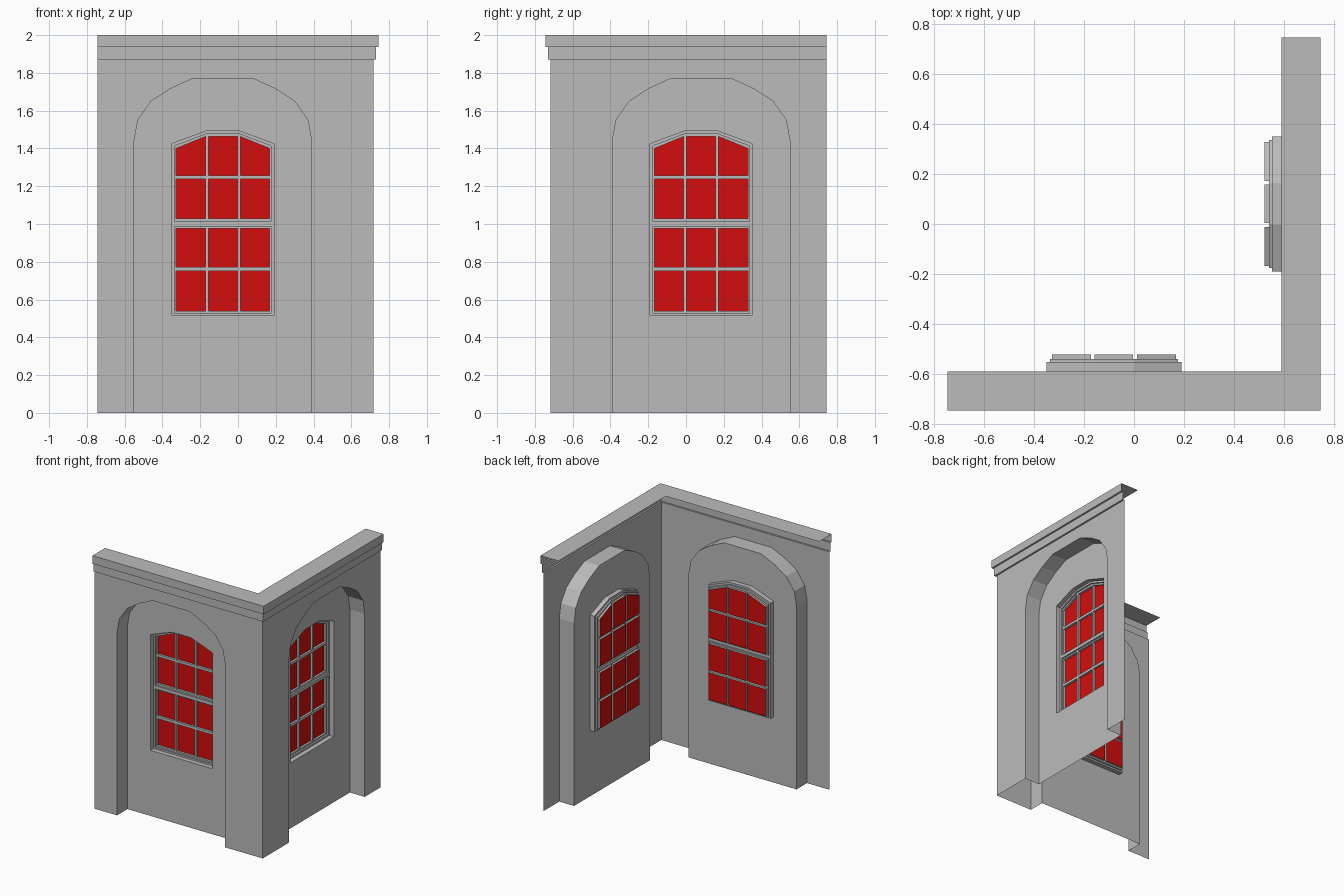
import bpy
import bmesh
from mathutils import Matrix, Vector

if "Cube" in bpy.data.objects:
    bpy.data.objects.remove(bpy.data.objects["Cube"], do_unlink=True)


def material(name, rgb):
    mat = bpy.data.materials.new(name)
    mat.use_nodes = True
    mat.diffuse_color = (*rgb, 1)
    mat.node_tree.nodes["Principled BSDF"].inputs["Base Color"].default_value = (*rgb, 1)
    return mat


GREY = material("stone grey", (0.5, 0.5, 0.5))
RED = material("glass red", (0.65, 0.004, 0.004))

# Main layout: offsets are distances of each plane from the centre
END, FACE, PANEL = -0.745, 0.717, 0.588
FRAME, SASH, GLASS = 0.551, 0.538, 0.521
MID = -0.08
DIAGONAL = Matrix(((0, -1, 0, 0), (-1, 0, 0, 0), (0, 0, 1, 0), (0, 0, 0, 1)))


def sheet(bm, offset, outer, holes=()):
    """Flat outward-facing sheet with optional holes."""
    edges = []
    for loop in (outer, *holes):
        verts = [bm.verts.new((x, -offset, z)) for x, z in loop]
        edges += [bm.edges.new((a, b)) for a, b in zip(verts, verts[1:] + verts[:1])]
    if not holes:
        faces = [bm.faces.new(verts)]
    else:
        result = bmesh.ops.triangle_fill(bm, edges=edges, use_beauty=True, normal=Vector((0, -1, 0)))
        faces = [g for g in result["geom"] if isinstance(g, bmesh.types.BMFace)]
    for face in faces:
        face.normal_update()
        if face.normal.y > 0:
            face.normal_flip()


def reveal(bm, loop, front, back, closed=True):
    """Side faces joining an opening on one plane to the plane behind it."""
    pairs = list(zip(loop, loop[1:] + loop[:1]))
    for a, b in pairs if closed else pairs[:-1]:
        corners = ((a, front), (b, front), (b, back), (a, back))
        bm.faces.new([bm.verts.new((p[0], -d, p[1])) for p, d in corners])


def finish(bm, name, mat):
    """Make the front part and its reflection around the corner."""
    bmesh.ops.remove_doubles(bm, verts=bm.verts, dist=0.0005)
    for side in ("front", "right"):
        if side == "right":
            bm.transform(DIAGONAL)
            bmesh.ops.reverse_faces(bm, faces=bm.faces)
        mesh = bpy.data.meshes.new(f"{side}_{name}")
        bm.to_mesh(mesh)
        mesh.materials.append(mat)
        bpy.context.collection.objects.link(bpy.data.objects.new(mesh.name, mesh))
    bm.free()


def symmetric(half):
    """Counter-clockwise outline from its right half, bottom to top."""
    return [(MID + x, z) for x, z in half] + [(MID - x, z) for x, z in reversed(half)]


def box(x0, x1, z0, z1):
    return [(x0, z0), (x1, z0), (x1, z1), (x0, z1)]


# Outlines of the arch, window opening and two sashes
arch = symmetric([(0.47, 0), (0.47, 1.44), (0.45, 1.55), (0.38, 1.65), (0.28, 1.715), (0.16, 1.77)])
opening = symmetric([(0.27, 0.515), (0.27, 1.425), (0.083, 1.494)])
low_sash = symmetric([(0.256, 0.528), (0.256, 0.988)])
high_sash = symmetric([(0.256, 1.014), (0.256, 1.413), (0.081, 1.479)])

# Wall face with an arched cut reaching the floor
bm = bmesh.new()
sheet(bm, FACE, [(END, 0), (END, 1.87), (FACE, 1.87), (FACE, 0)] + arch)
finish(bm, "wall", GREY)

# Recessed arch panel
bm = bmesh.new()
reveal(bm, arch, FACE, PANEL, closed=False)
sheet(bm, PANEL, arch, [opening])
finish(bm, "arch_recess", GREY)

# Pane outlines: three columns, two rows in each sash, sloped at the top corners
columns = [(-0.247, -0.085), (-0.077, 0.077), (0.085, 0.247)]
columns = [(-0.247, -0.092), (-0.077, 0.077), (0.092, 0.247)]
low_panes, high_panes = [], []
for left, right in columns:
    x0, x1 = MID + left, MID + right
    low_panes += [box(x0, x1, 0.54, 0.752), box(x0, x1, 0.773, 0.977)]
    high_panes.append(box(x0, x1, 1.028, 1.238))
    top_left = 1.4 if left < -0.2 else 1.463
    top_right = 1.4 if right > 0.2 else 1.463
    high_panes.append([(x0, 1.258), (x1, 1.258), (x1, top_right), (x0, top_left)])

# Stepped window frame and glazing bars
bm = bmesh.new()
reveal(bm, opening, PANEL, FRAME)
sheet(bm, FRAME, opening, [low_sash, high_sash])
for sash, panes in ((low_sash, low_panes), (high_sash, high_panes)):
    reveal(bm, sash, FRAME, SASH)
    sheet(bm, SASH, sash, panes)
    for pane in panes:
        reveal(bm, pane, SASH, GLASS)
finish(bm, "window_frame", GREY)

# Glass
bm = bmesh.new()
for pane in low_panes + high_panes:
    sheet(bm, GLASS, pane)
finish(bm, "window_glass", RED)

# Stepped cornice and top cap, mitred at the corner
bm = bmesh.new()
profile = [(FACE, 1.87), (0.731, 1.87), (0.731, 1.937), (0.745, 1.937), (0.745, 2), (PANEL, 2)]
for (d0, z0), (d1, z1) in zip(profile, profile[1:]):
    corners = ((END, -d0, z0), (d0, -d0, z0), (d1, -d1, z1), (END, -d1, z1))
    bm.faces.new([bm.verts.new(c) for c in corners])
finish(bm, "cornice", GREY)
